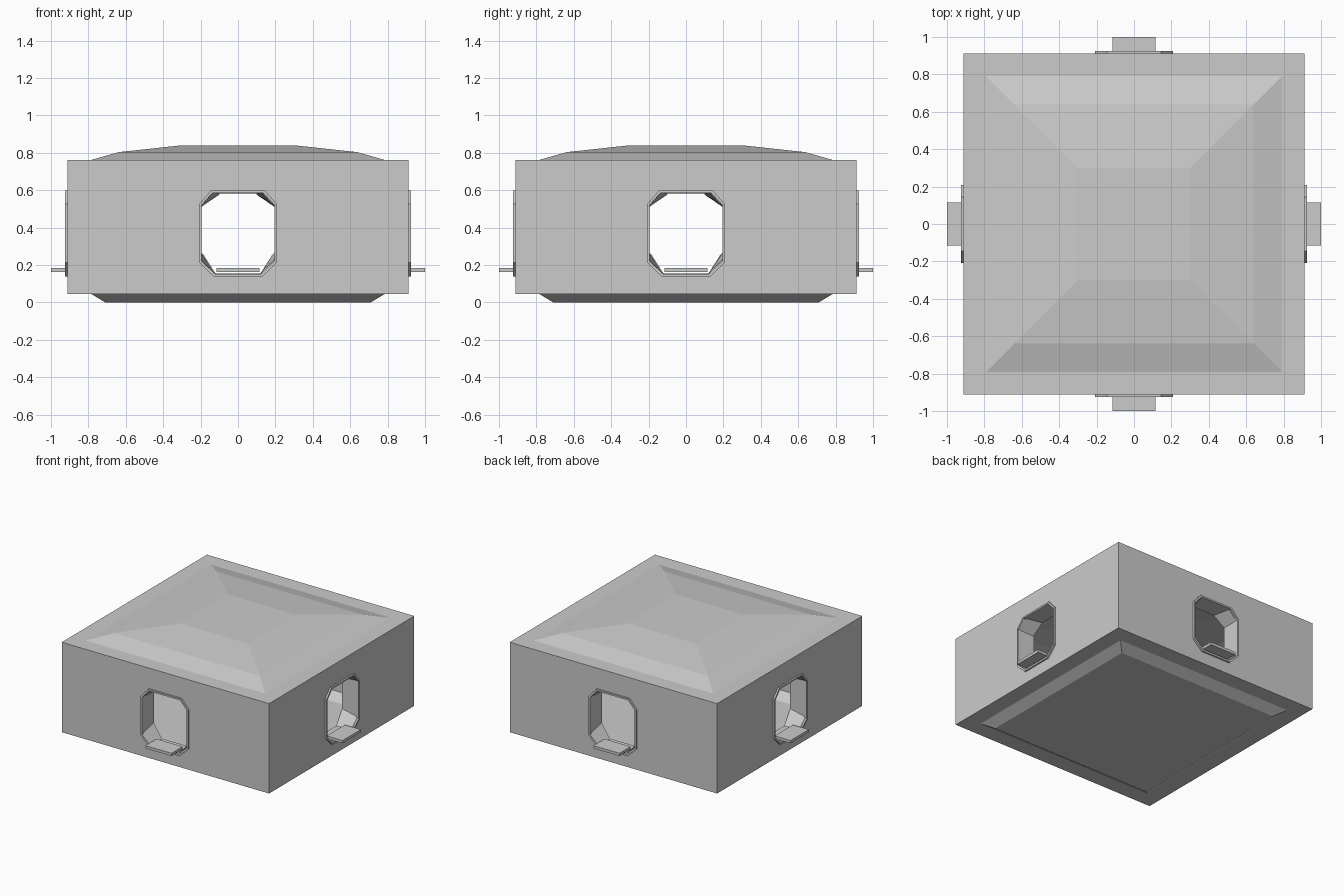
import bpy
import bmesh
from math import pi
from mathutils import Matrix

cube = bpy.data.objects.get("Cube")
if cube:
    bpy.data.objects.remove(cube, do_unlink=True)

grey = bpy.data.materials.new("light_grey")
grey.use_nodes = True
colour = (0.6, 0.6, 0.6, 1)
grey.diffuse_color = colour
grey.node_tree.nodes["Principled BSDF"].inputs["Base Color"].default_value = colour


def make_object(name, bm):
    bmesh.ops.recalc_face_normals(bm, faces=bm.faces)
    mesh = bpy.data.meshes.new(name)
    bm.to_mesh(mesh)
    bm.free()
    mesh.materials.append(grey)
    obj = bpy.data.objects.new(name, mesh)
    bpy.context.collection.objects.link(obj)
    return obj


def loft(name, rings, closed=False):
    """Skin a list of equal-length rings, capping the ends or closing the loop."""
    bm = bmesh.new()
    loops = [[bm.verts.new(p) for p in ring] for ring in rings]
    pairs = list(zip(loops, loops[1:]))
    if closed:
        pairs.append((loops[-1], loops[0]))
    else:
        bm.faces.new(loops[0])
        bm.faces.new(loops[-1])
    for a, b in pairs:
        n = len(a)
        for i in range(n):
            j = (i + 1) % n
            bm.faces.new((a[i], a[j], b[j], b[i]))
    return make_object(name, bm)


def square(half, z):
    return [(x * half, y * half, z) for x, y in ((-1, -1), (1, -1), (1, 1), (-1, 1))]


def octagon(y, w, low, high, z_low, z_high, bottom, top):
    """Door outline in a plane facing the front."""
    right = [(bottom, z_low), (w, low), (w, high), (top, z_high)]
    return [(x, y, z) for x, z in right + [(-x, z) for x, z in reversed(right)]]


def cut(target, cutter):
    mod = target.modifiers.new("cut", 'BOOLEAN')
    mod.operation = 'DIFFERENCE'
    mod.solver = 'EXACT'
    mod.object = cutter
    bpy.context.view_layer.objects.active = target
    bpy.ops.object.modifier_apply(modifier=mod.name)
    bpy.data.objects.remove(cutter, do_unlink=True)


# Block with a shallow stepped roof and a bevelled base
body = loft("room_body", [square(*r) for r in (
    (0.71, 0), (0.785, 0.045), (0.912, 0.045), (0.912, 0.76),
    (0.79, 0.76), (0.64, 0.803), (0.30, 0.84))])

# Hollow interior following the roof and base
cut(body, loft("room_cutter", [square(*r) for r in (
    (0.70, 0.01), (0.78, 0.055), (0.78, 0.75), (0.63, 0.793), (0.29, 0.83))]))

for i, side in enumerate(("front", "left", "back", "right")):
    turn = Matrix.Rotation(i * pi / 2, 4, 'Z')

    # Doorway tapering slightly towards the interior
    tunnel = loft("door_cutter", [
        octagon(-0.95, 0.20, 0.22, 0.52, 0.15, 0.587, 0.12, 0.14),
        octagon(-0.75, 0.193, 0.27, 0.51, 0.155, 0.58, 0.12, 0.09)])
    tunnel.data.transform(turn)
    cut(body, tunnel)

    # Thin raised door frame
    outer = (0.208, 0.213, 0.525, 0.138, 0.597, 0.13, 0.145)
    inner = (0.196, 0.222, 0.518, 0.153, 0.584, 0.122, 0.137)
    frame = loft(side + "_door_frame", [
        octagon(-0.90, *outer), octagon(-0.925, *outer),
        octagon(-0.925, *inner), octagon(-0.90, *inner)], closed=True)
    frame.data.transform(turn)

    # Door sill step
    bm = bmesh.new()
    bmesh.ops.create_cube(bm, size=1)
    bmesh.ops.scale(bm, vec=(0.23, 0.14, 0.022), verts=bm.verts)
    bmesh.ops.translate(bm, vec=(0, -0.93, 0.174), verts=bm.verts)
    bmesh.ops.transform(bm, matrix=turn, verts=bm.verts)
    make_object(side + "_door_step", bm)
